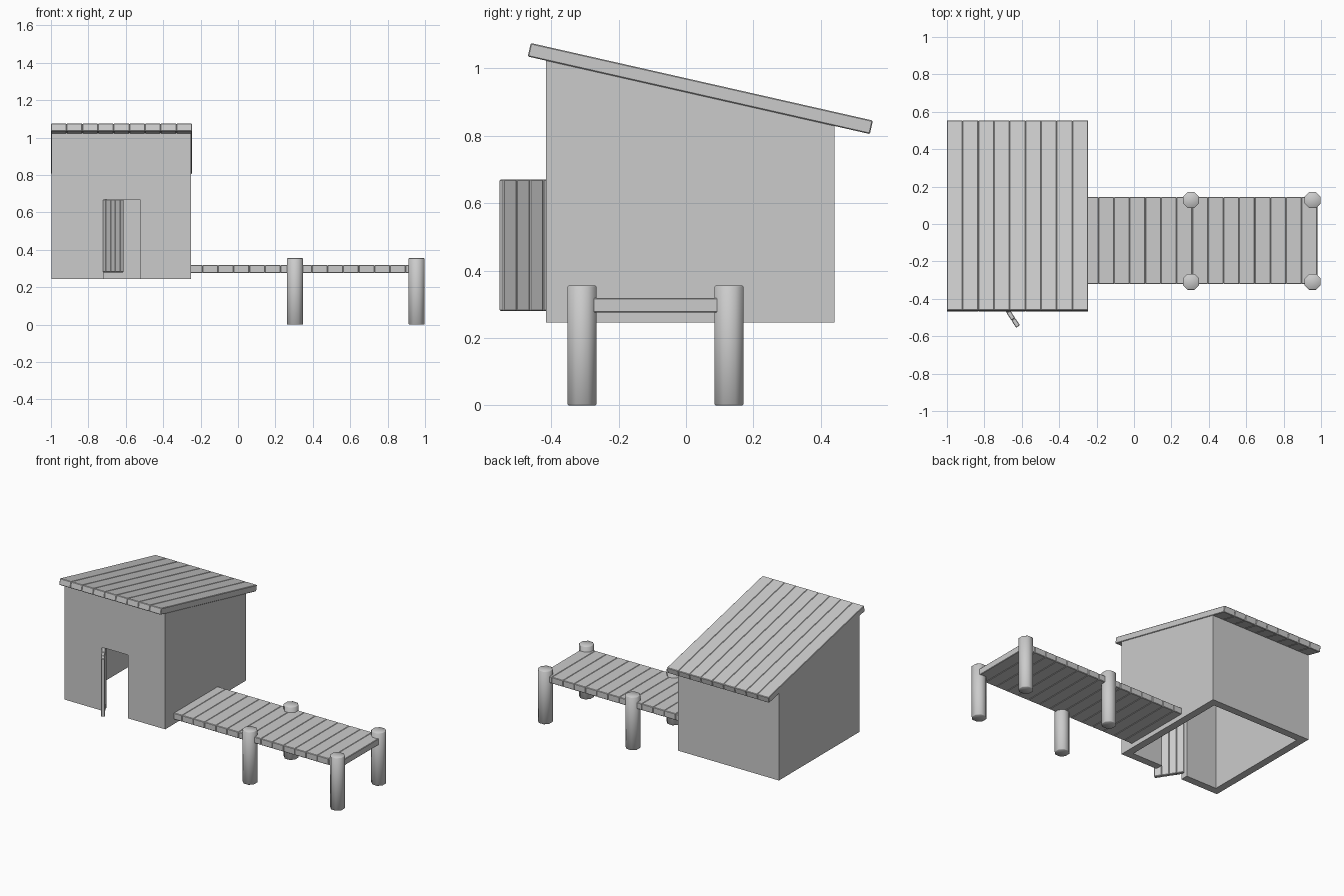
import bpy, bmesh, math
from mathutils import Matrix, Vector

if "Cube" in bpy.data.objects:
    bpy.data.objects.remove(bpy.data.objects["Cube"])


def finish(name, bm):
    bmesh.ops.recalc_face_normals(bm, faces=bm.faces)
    me = bpy.data.meshes.new(name)
    bm.to_mesh(me)
    bm.free()
    ob = bpy.data.objects.new(name, me)
    bpy.context.collection.objects.link(ob)
    return ob


def planks(name, count, pitch, length, thick, matrix, bevel=0.003):
    """Row of planks along local x, each running along local y, centred."""
    bm = bmesh.new()
    for i in range(count):
        x = (i - (count - 1) / 2) * pitch
        bmesh.ops.create_cube(bm, size=1, matrix=Matrix.Translation((x, 0, 0))
                              @ Matrix.Diagonal((pitch, length, thick, 1)))
    bmesh.ops.bevel(bm, geom=bm.edges[:], offset=bevel, segments=1, affect='EDGES')
    bm.transform(matrix)
    return finish(name, bm)


def prism(name, profile, x0, x1):
    """Extrude a (y, z) profile from x0 to x1."""
    bm = bmesh.new()
    face = bm.faces.new([bm.verts.new((x0, y, z)) for y, z in profile])
    ext = bmesh.ops.extrude_face_region(bm, geom=[face])
    verts = [v for v in ext['geom'] if isinstance(v, bmesh.types.BMVert)]
    bmesh.ops.translate(bm, vec=(x1 - x0, 0, 0), verts=verts)
    return finish(name, bm)


# Hollow hut walls with a sloping top, open floor and doorway
walls = prism("hut_walls", [(-0.415, 0.245), (0.44, 0.245), (0.44, 0.832), (-0.415, 1.026)],
              -0.998, -0.25)
room = prism("room_cutter", [(-0.365, 0.1), (0.39, 0.1), (0.39, 1.3), (-0.365, 1.3)],
             -0.948, -0.30)
doorway = prism("doorway_cutter", [(-0.6, 0.1), (-0.2, 0.1), (-0.2, 0.67), (-0.6, 0.67)],
                -0.72, -0.525)
for cutter in (room, doorway):
    cutter.hide_render = True
    mod = walls.modifiers.new("cut", 'BOOLEAN')
    mod.operation = 'DIFFERENCE'
    mod.solver = 'EXACT'
    mod.object = cutter
bpy.context.view_layer.objects.active = walls
for mod in walls.modifiers[:]:
    bpy.ops.object.modifier_apply(modifier=mod.name)
for cutter in (room, doorway):
    bpy.data.objects.remove(cutter)

# Sloping plank roof
slope = math.atan2(-0.23, 1.015)
planks("roof_planks", 9, 0.0838, 1.041, 0.041,
       Matrix.Translation((-0.623, 0.0425, 0.94)) @ Matrix.Rotation(slope, 4, 'X'))

# Open door: four upright planks swung outwards
swing = math.atan2(-0.838, 0.545)
along = Vector((math.cos(swing), math.sin(swing), 0))
door_centre = Vector((-0.62, -0.548, 0.475)) - along * 0.094
planks("door", 4, 0.047, 0.39, 0.024,
       Matrix.Translation(door_centre) @ Matrix.Rotation(swing, 4, 'Z')
       @ Matrix.Rotation(math.pi / 2, 4, 'X'))

# Jetty deck
planks("deck_planks", 15, 0.0836, 0.465, 0.043,
       Matrix.Translation((0.98 - 7.5 * 0.0836, -0.0885, 0.297)))

# Octagonal jetty posts with softened rims
for i, (x, y) in enumerate([(x, y) for x in (0.305, 0.955) for y in (-0.309, 0.128)]):
    bm = bmesh.new()
    bmesh.ops.create_cone(bm, cap_ends=True, segments=8, radius1=0.0465, radius2=0.0465,
                          depth=0.355,
                          matrix=Matrix.Translation((x, y, 0.1775))
                          @ Matrix.Rotation(math.pi / 8, 4, 'Z'))
    rims = [e for e in bm.edges if abs(e.verts[0].co.z - e.verts[1].co.z) < 1e-4]
    bmesh.ops.bevel(bm, geom=rims, offset=0.003, segments=1, affect='EDGES')
    post = finish(f"jetty_post_{i + 1}", bm)
    bpy.ops.object.select_all(action='DESELECT')
    post.select_set(True)
    bpy.context.view_layer.objects.active = post
    bpy.ops.object.shade_smooth_by_angle(angle=math.radians(46))
